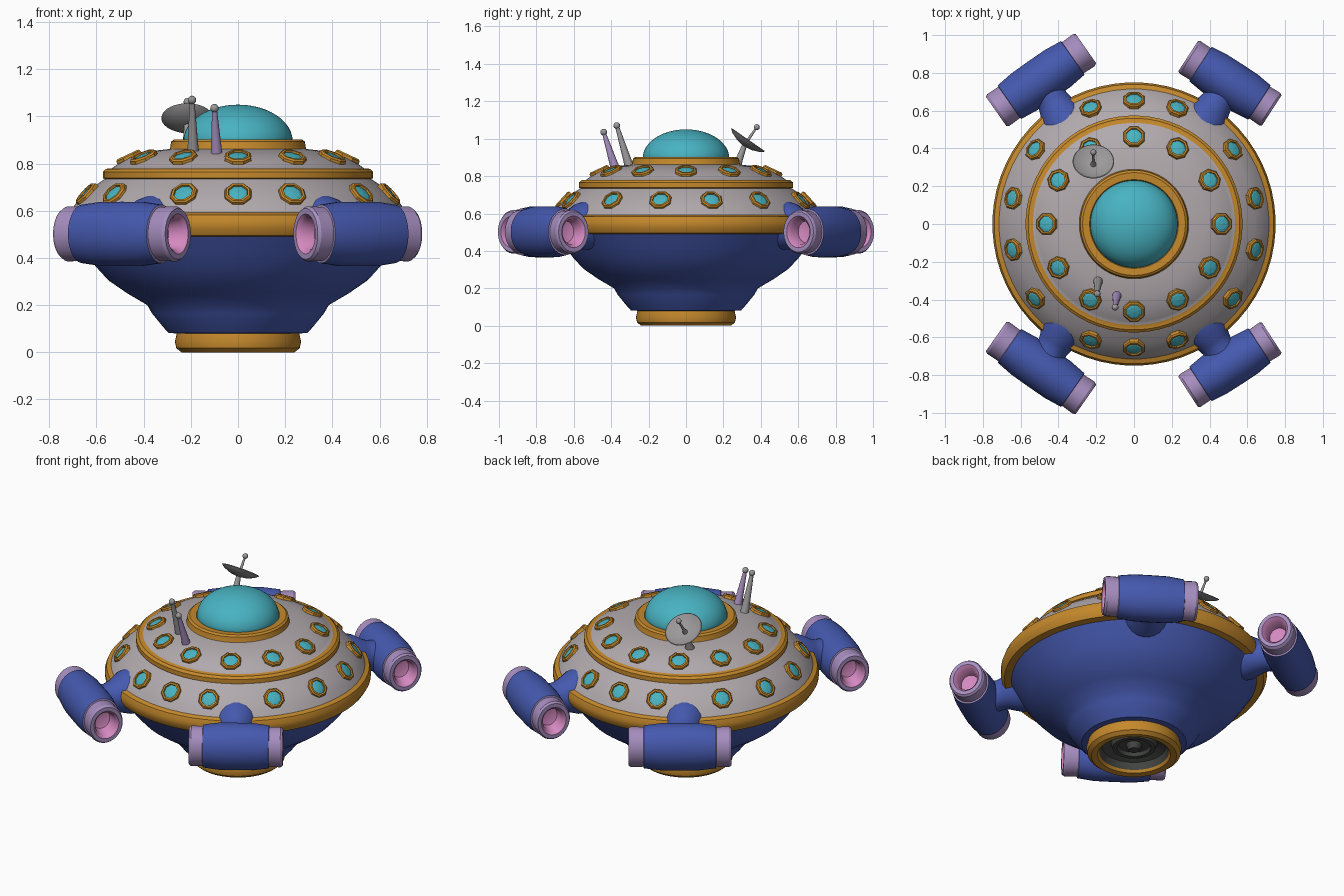
import bpy, bmesh, math
from mathutils import Matrix, Vector

if "Cube" in bpy.data.objects:
    bpy.data.objects.remove(bpy.data.objects["Cube"])

MATS = {}
for label, rgb in {
    "gold": (0.56, 0.25, 0.025), "blue": (0.06, 0.1, 0.43),
    "hull grey": (0.44, 0.4, 0.42), "teal glass": (0.065, 0.45, 0.54),
    "violet": (0.38, 0.27, 0.52), "pink": (0.66, 0.25, 0.53),
    "metal": (0.33, 0.32, 0.32), "dark metal": (0.06, 0.065, 0.06),
}.items():
    m = bpy.data.materials.new(label)
    m.use_nodes = True
    m.diffuse_color = (*rgb, 1)
    m.node_tree.nodes["Principled BSDF"].inputs["Base Color"].default_value = (*rgb, 1)
    MATS[label] = m


def lathe(name, bands, segs=64, matrix=Matrix(), smooth=35):
    """Revolve bands of (colour, profile points) round local z; bands join end to end."""
    bm = bmesh.new()
    me = bpy.data.meshes.new(name)
    names = list(dict.fromkeys(c for c, _ in bands))
    for n in names:
        me.materials.append(MATS[n])
    last, last_pt = None, None
    for colour, pts in bands:
        for r, z in pts:
            ring = [bm.verts.new((r * math.cos(a), r * math.sin(a), z))
                    for a in (math.tau * (i + 0.5) / segs for i in range(segs))]
            if last:
                for i in range(segs):
                    j = (i + 1) % segs
                    f = bm.faces.new((last[i], last[j], ring[j], ring[i]))
                    f.material_index = names.index(colour)
            last = ring
    bmesh.ops.remove_doubles(bm, verts=bm.verts, dist=1e-5)
    bmesh.ops.recalc_face_normals(bm, faces=bm.faces)
    bm.to_mesh(me)
    bm.free()
    ob = bpy.data.objects.new(name, me)
    bpy.context.collection.objects.link(ob)
    ob.matrix_world = matrix
    if smooth:
        bpy.ops.object.select_all(action='DESELECT')
        ob.select_set(True)
        bpy.context.view_layer.objects.active = ob
        bpy.ops.object.shade_smooth_by_angle(angle=math.radians(smooth))
    return ob


def aim(origin, direction):
    """Frame at origin whose z axis follows direction."""
    q = Vector(direction).to_track_quat('Z', 'Y')
    return Matrix.Translation(origin) @ q.to_matrix().to_4x4()


def ball(radius, z, steps=8):
    return [(radius * math.sin(math.pi * i / steps), z - radius * math.cos(math.pi * i / steps))
            for i in range(steps + 1)]


# Saucer hull with its bottom nozzle, from the nozzle centre up to the collar
lathe("saucer_hull", [
    ("dark metal", [(0, 0.03), (0.03, 0.035), (0.045, 0.07), (0.085, 0.07), (0.095, 0.05),
                    (0.12, 0.05), (0.13, 0.08), (0.18, 0.06), (0.195, 0.02)]),
    ("gold", [(0.205, 0.005), (0.24, 0), (0.262, 0.018), (0.268, 0.045), (0.26, 0.08)]),
    ("blue", [(0.295, 0.082), (0.32, 0.11), (0.365, 0.165), (0.385, 0.2), (0.47, 0.25),
              (0.55, 0.305), (0.605, 0.365), (0.645, 0.42), (0.69, 0.49)]),
    ("gold", [(0.73, 0.495), (0.748, 0.525), (0.75, 0.555), (0.74, 0.583), (0.715, 0.592)]),
    ("hull grey", [(0.69, 0.63), (0.64, 0.685), (0.565, 0.735)]),
    ("gold", [(0.574, 0.738), (0.574, 0.765), (0.56, 0.778), (0.535, 0.78)]),
    ("hull grey", [(0.515, 0.795), (0.46, 0.826), (0.38, 0.852), (0.29, 0.862)]),
    ("gold", [(0.288, 0.868), (0.284, 0.893), (0.272, 0.902), (0.235, 0.9), (0.22, 0.88)]),
])

# Glass dome
lathe("dome", [("teal glass", [(0.225, 0.88)] + [
    (0.232 * math.cos(a), 0.895 + 0.155 * math.sin(a))
    for a in (math.pi / 2 * i / 12 for i in range(13))])])

# Porthole rows: framed octagonal windows set into the sloping hull
LOWER = [s * a + b for b in (0, 180) for a in (12, 37, 69.5) for s in (1, -1)] + [90, 270]
UPPER = range(0, 360, 30)
for row, angles, r, z, nr, nz in (("lower", LOWER, 0.655, 0.67, 0.74, 0.67),
                                  ("upper", UPPER, 0.462, 0.825, 0.42, 0.9)):
    for a in angles:
        c, s = math.cos(math.radians(a)), math.sin(math.radians(a))
        lathe(row + "_porthole", [
            ("teal glass", [(0, 0.013), (0.03, 0.01), (0.042, 0.006)]),
            ("gold", [(0.043, 0.015), (0.053, 0.015), (0.06, 0.008), (0.062, -0.02)]),
        ], 8, aim((r * c, r * s, z), (nr * c, nr * s, nz)), 0)

# Four engine pods with recessed ends, each on a flared neck
HALF = [("blue", [(0.137, 0.0), (0.136, 0.1), (0.124, 0.188)]),
        ("violet", [(0.115, 0.19), (0.117, 0.255), (0.108, 0.268), (0.085, 0.268)]),
        ("pink", [(0.068, 0.25), (0.058, 0.19), (0, 0.175)])]
for side, px, py, half, tilt in (("left", 0.508, 0.745, 0.264, 33), ("right", -0.492, 0.762, 0.29, 35)):
    for end, sy in (("front", -1), ("back", 1)):
        sx = math.copysign(1, px)
        t = math.radians(tilt)
        axis = Vector((sx * math.cos(t), -sy * math.sin(t), 0))
        centre = Vector((px, sy * py, 0.502))
        across = axis.cross(Vector((0, 0, 1)))
        frame = Matrix((across, (0, 0, 1), axis)).transposed().to_4x4()
        frame = Matrix.Translation(centre) @ frame @ Matrix.Diagonal((0.88, 1, half / 0.268, 1))
        for sign in (1, -1):
            lathe(f"{end}_{side}_pod", HALF, 32,
                  frame @ Matrix.Rotation(math.pi if sign < 0 else 0, 4, 'X'))
        root = Vector((sx * 0.36, sy * 0.53, 0.535))
        span = (root - centre).length
        lathe(f"{end}_{side}_pod_neck", [("blue", [
            (0.1, 0.03), (0.085, span * 0.45), (0.095, span * 0.6), (0.125, span * 0.85),
            (0.13, span), (0, span)])], 24, aim(centre, root - centre))

# Two whip antennas with ball tips
for name, colour, base, tip in (
        ("tall_antenna", "metal", (-0.19, -0.3, 0.84), (-0.195, -0.37, 1.07)),
        ("short_antenna", "violet", (-0.09, -0.375, 0.83), (-0.1, -0.44, 1.035))):
    d = Vector(tip) - Vector(base)
    h = d.length
    lathe(name, [(colour, [(0, 0), (0.026, 0), (0.022, h * 0.2), (0.011, h - 0.014)]),
                 ("metal", ball(0.018, h)[2:])], 16, aim(base, d))

# Tilted dish with stand and feed
hub = Vector((-0.215, 0.315, 0.97))
facing = Vector((0, 0.57, 0.82))
lathe("dish", [("metal", [(0, -0.012), (0.05, -0.004), (0.09, 0.012), (0.11, 0.028),
                          (0.106, 0.031), (0.085, 0.018), (0.045, 0.003), (0, -0.003)])],
      32, aim(hub, facing))
lathe("dish_feed", [("metal", [(0.016, -0.005), (0.008, 0.03), (0.006, 0.1)] + ball(0.016, 0.112)[1:])],
      12, aim(hub, facing))
foot = Vector((-0.215, 0.27, 0.85))
lathe("dish_stand", [("metal", [(0.028, 0), (0.02, 0.04), (0.013, (hub - foot).length), (0, 0.12)])],
      12, aim(foot, hub - foot))
